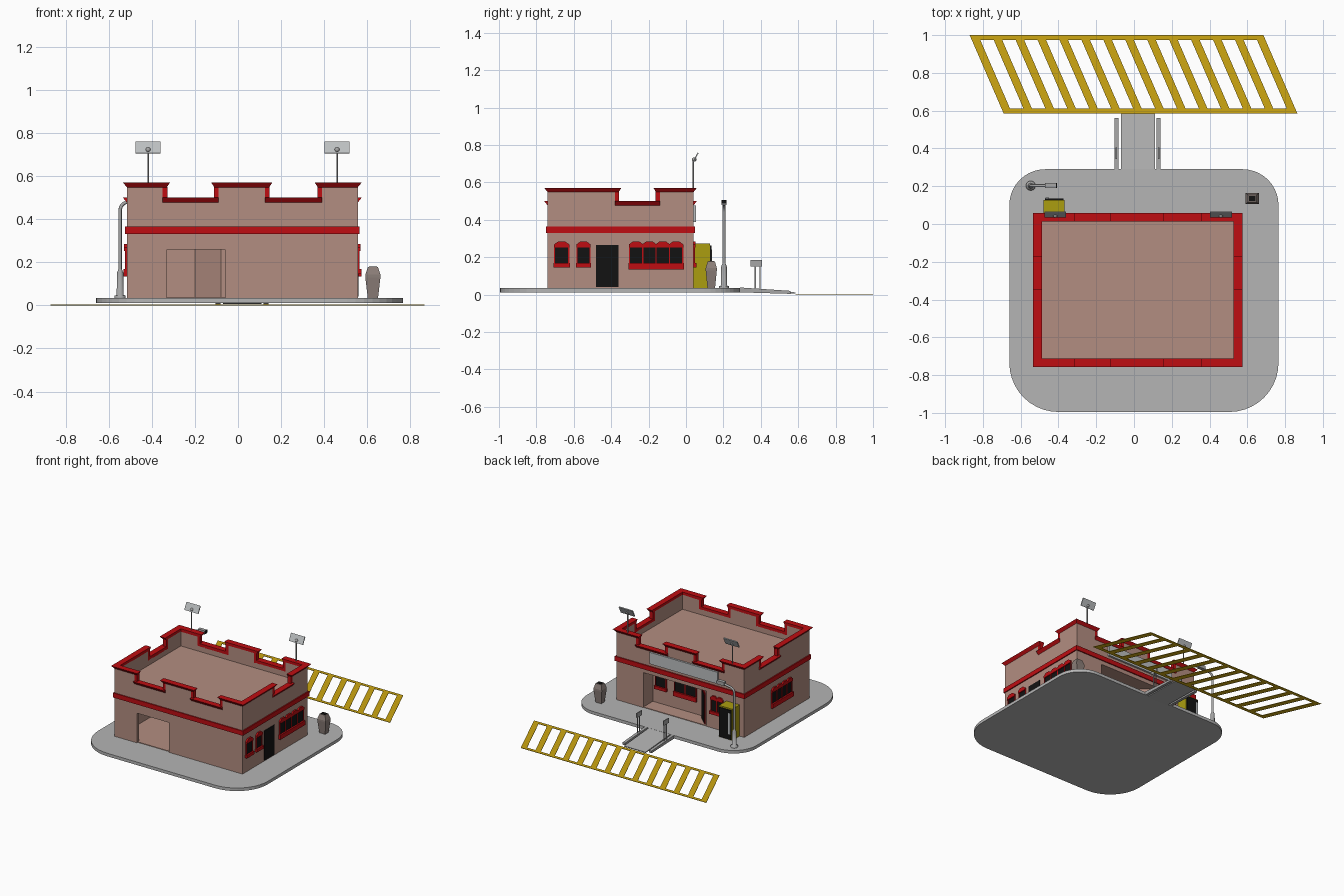
import bpy, bmesh, math
from mathutils import Vector

cube = bpy.data.objects.get("Cube")
if cube:
    bpy.data.objects.remove(cube)


def material(name, r, g, b):
    m = bpy.data.materials.new(name)
    m.use_nodes = True
    m.diffuse_color = (r, g, b, 1)
    m.node_tree.nodes["Principled BSDF"].inputs["Base Color"].default_value = (r, g, b, 1)
    return m


WALL = material("dusty pink", .45, .27, .22)
RED = material("trim red", .52, .004, .006)
GREY = material("concrete grey", .46, .46, .46)
METAL = material("light metal", .38, .38, .38)
SIGN = material("panel grey", .5, .52, .53)
BLACK = material("black glass", .006, .006, .006)
PAINT = material("road paint yellow", .62, .39, .006)
YELLOW = material("machine yellow", .41, .34, .005)
BROWN = material("bin taupe", .26, .21, .19)


def loft(name, rings, mat):
    """Solid through matching rings of points, capped at both ends."""
    bm = bmesh.new()
    loops = [[bm.verts.new(p) for p in ring] for ring in rings]
    n = len(loops[0])
    for a, b in zip(loops, loops[1:]):
        for i in range(n):
            j = (i + 1) % n
            bm.faces.new((a[i], a[j], b[j], b[i]))
    bm.faces.new(loops[0])
    bm.faces.new(loops[-1])
    bmesh.ops.recalc_face_normals(bm, faces=bm.faces)
    me = bpy.data.meshes.new(name)
    bm.to_mesh(me)
    bm.free()
    me.materials.append(mat)
    ob = bpy.data.objects.new(name, me)
    bpy.context.collection.objects.link(ob)
    return ob


def rect(x0, x1, y0, y1, z):
    return [(x0, y0, z), (x1, y0, z), (x1, y1, z), (x0, y1, z)]


def box(name, x0, x1, y0, y1, z0, z1, mat, grow=(0, 0, 0, 0)):
    """Box whose top may flare out by grow on -x, +x, -y, +y."""
    a, b, c, d = grow
    return loft(name, [rect(x0, x1, y0, y1, z0), rect(x0 - a, x1 + b, y0 - c, y1 + d, z1)], mat)


def prism(name, pts, z0, z1, mat):
    return loft(name, [[(x, y, z) for x, y in pts] for z in (z0, z1)], mat)


def disc(x, y, z, r, n=12):
    return [(x + r * math.cos(2 * math.pi * i / n), y + r * math.sin(2 * math.pi * i / n), z) for i in range(n)]


def smooth(ob):
    for p in ob.data.polygons:
        p.use_smooth = len(p.vertices) == 4


X0, X1, Y0, Y1 = -.516, .556, -.74, .04   # outer wall faces
G, ROOF, T = .035, .44, .028              # ground, roof, wall thickness

# Pavement with rounded corners
outline = []
for cx, cy, r, start in ((.505, -.735, .26, -90), (.575, .10, .19, 0), (-.47, .10, .19, 90), (-.40, -.735, .26, 180)):
    for i in range(11):
        a = math.radians(start + 9 * i)
        outline.append((cx + r * math.cos(a), cy + r * math.sin(a)))
prism("pavement", outline, .012, G, GREY)
loft("ramp", [[(x, .28, .012), (x, .28, G), (x, .585, .012), (x, .585, .006)] for x in (-.07, .11)], GREY)

# Ramp edging and small signs on posts
for x in (-.093, .13):
    loft("ramp_edging", [[(x + s, .29, .012), (x + s, .29, .038), (x + s, .56, .02), (x + s, .56, .004)]
                         for s in (-.011, .011)], METAL)
    for y in (.37, .395):
        box("sign_post", x - .003, x + .003, y - .003, y + .003, .01, .16, METAL)
    box("small_sign", x - .004, x + .004, .345, .405, .15, .185, METAL)

# Painted crossing
LOW, HIGH, WIDTH, SLANT = .585, 1.0, 1.555, .18
def slanted(x, w, y0, y1):
    s = lambda y: x - SLANT * (y - LOW) / (HIGH - LOW)
    return [(s(y0), y0), (s(y0) + w, y0), (s(y1) + w, y1), (s(y1), y1)]
for y in (LOW, HIGH - .026):
    prism("crossing_rail", slanted(-.69, WIDTH, y, y + .026), 0, .003, PAINT)
for i in range(14):
    prism("crossing_bar", slanted(-.69 + i * (WIDTH - .045) / 13, .045, LOW + .026, HIGH - .026), 0, .003, PAINT)

# Building shell: the front has an open bay, the back a recessed porch
BAY0, BAY1, PORCH0, PORCH1, DEEP = -.33, -.06, -.2, .33, -.075
box("floor", X0 + .01, X1 - .01, Y0 + .01, Y1 - .002, G - .005, G + .004, WALL)
box("roof", X0 + .01, X1 - .01, Y0 + .01, Y1 - .01, ROOF - .03, ROOF, WALL)
box("front_wall", X0, BAY0, Y0, Y0 + T, G, ROOF, WALL)
box("front_wall", BAY1, X1, Y0, Y0 + T, G, ROOF, WALL)
box("front_lintel", BAY0, BAY1, Y0, Y0 + T, .26, ROOF, WALL)
box("side_wall", X0, X0 + T, Y0 + T, Y1 - T, G, ROOF, WALL)
box("side_wall", X1 - T, X1, Y0 + T, Y1 - T, G, ROOF, WALL)
box("back_wall", X0, PORCH0, Y1 - T, Y1, G, ROOF, WALL)
box("back_wall", PORCH1, X1, Y1 - T, Y1, G, ROOF, WALL)
box("porch_lintel", PORCH0, PORCH1, DEEP - T, Y1, .30, ROOF, WALL)
box("porch_wall", -.08, PORCH1 + T, DEEP - T, DEEP, G, .31, WALL)
box("porch_side_wall", PORCH1, PORCH1 + T, DEEP, Y1 - T, G, .31, WALL)
prism("porch_angled_wall", [(-.08, DEEP), (PORCH0, Y1), (PORCH0 - T, Y1), (-.08, DEEP - T)], G, .31, WALL)
box("red_band", X0 - .008, X1 + .008, Y0 - .008, Y1 + .008, .33, .365, RED)


# Stepped parapet with flared red caps
def parapet(along_x, spans, lo, hi, faces):
    """spans are the tall parts; the gaps between them are low."""
    for f0, f1 in faces:
        out = -1 if f0 in (X0, Y0) else 1
        f_grow = (.018, 0) if out < 0 else (0, .018)

        def part(name, a, b, z0, z1, mat, ends=(0, 0), flare=False):
            g = f_grow if flare else (0, 0)
            if along_x:
                box(name, a, b, f0, f1, z0, z1, mat, (*ends, *g))
            else:
                box(name, f0, f1, a, b, z0, z1, mat, (*g, *ends))

        for a, b in spans:
            left, right = a > lo, b < hi
            part("parapet_tall", a, b, ROOF - .01, .55, WALL)
            part("parapet_cap", a - .02 * left, b + .02 * right, .548, .57, RED,
                 (.014 if left else .018, .014 if right else .018), True)
            if left:
                part("parapet_step_trim", a - .022, a, .478, .55, RED)
            if right:
                part("parapet_step_trim", b, b + .022, .478, .55, RED)
        for (_, a), (b, _) in zip(spans, spans[1:]):
            part("parapet_low", a, b, ROOF - .01, .48, WALL)
            part("parapet_low_trim", a, b, .477, .5, RED, (0, 0), True)


parapet(True, [(X0, -.35), (-.09, .125), (.39, X1)], X0, X1, [(Y0, Y0 + T), (Y1 - T, Y1)])
parapet(False, [(Y0, -.38), (-.14, Y1)], Y0, Y1, [(X0, X0 + T), (X1 - T, X1)])
box("sign_board", -.30, .27, Y1, Y1 + .014, .388, .476, SIGN)


# Windows and doors are placed in a frame on the wall: along, out, up
def wall_part(name, origin, along, out, pts, d0, d1, mat):
    o, u, n = Vector((*origin, 0)), Vector((*along, 0)).normalized(), Vector((*out, 0)).normalized()
    loft(name, [[o + u * a + n * d + Vector((0, 0, z)) for a, z in pts] for d in (d0, d1)], mat)


def plate(a0, a1, z0, z1):
    return [(a0, z0), (a1, z0), (a1, z1), (a0, z1)]


def window(origin, along, out, width, panes, sill=.145):
    def add(name, pts, d, mat):
        wall_part(name, origin, along, out, pts, -.004, d, mat)
    h, pane = width / 2, width / panes
    add("window_glass", plate(-h, h, .165, .262), .004, BLACK)
    add("window_sill", plate(-h - .006, h + .006, sill, .168), .016, RED)
    for i in range(panes):
        c = -h + pane * (i + .5)
        w = pane / 2 + .003
        add("window_arch", [(c - w, .252), (c + w, .252), (c + w, .268), (c + w * .45, .284),
                            (c - w * .45, .284), (c - w, .268)], .012, RED)
    for i in range(panes + 1):
        c = -h + pane * i
        add("window_bar", plate(c - .003, c + .003, .165, .255), .008, RED)


side, back = (0, 1), (1, 0)
window((X1, -.665), side, (1, 0), .076, 1)
window((X1, -.548), side, (1, 0), .07, 1)
window((X1, -.16), side, (1, 0), .285, 4, .134)
window((X0, -.405), side, (-1, 0), .24, 4, .134)
window((.26, DEEP), back, (0, 1), .09, 1)
window((.055, DEEP), back, (0, 1), .18, 2, .134)
window((-.29, Y1), back, (0, 1), .1, 2)
wall_part("side_door", (X1, -.42), side, (1, 0), plate(-.06, .06, .04, .265), -.004, .004, BLACK)
mid, run, face = (-.14, (DEEP + Y1) / 2), (-.12, Y1 - DEEP), (Y1 - DEEP, .12)
wall_part("porch_door_frame", mid, run, face, plate(-.055, .055, .04, .27), -.004, .006, RED)
wall_part("porch_door", mid, run, face, plate(-.044, .044, .04, .255), 0, .009, BLACK)

# Vending machine
box("vending_machine", -.478, -.367, Y1, .128, G, .272, YELLOW)
box("vending_front", -.472, -.373, .128, .136, G + .005, .262, BLACK)
box("vending_panel", -.468, -.45, .136, .139, .08, .24, SIGN)

# Street lamp
px, py = -.547, .203
smooth(loft("lamp_base", [disc(px, py, z, r) for z, r in
                          ((G, .026), (.045, .026), (.048, .016), (.15, .015), (.168, .008))], METAL))
curve = bpy.data.curves.new("lamp_pole", "CURVE")
curve.dimensions = "3D"
curve.bevel_depth, curve.bevel_resolution, curve.use_fill_caps = .008, 2, True
path = [(px, .16)] + [(px + .04 - .04 * math.cos(t), .44 + .04 * math.sin(t))
                      for t in (i * math.pi / 16 for i in range(9))] + [(-.46, .488)]
line = curve.splines.new("POLY")
line.points.add(len(path) - 1)
for p, (x, z) in zip(line.points, path):
    p.co = (x, py, z, 1)
curve.materials.append(METAL)
bpy.context.collection.objects.link(bpy.data.objects.new("lamp_pole", curve))
box("lamp_head", -.47, -.413, py - .013, py + .013, .478, .506, METAL)
box("lamp_end", -.413, -.408, py - .013, py + .013, .486, .506, BLACK)

# Tilted panels on roof masts
for x in (-.417, .46):
    smooth(loft("mast", [disc(x, Y1, z, .004, 8) for z in (.56, .725)], METAL))
    smooth(loft("mast_joint", [disc(x, Y1 + .004, .722 + .011 * math.cos(t), .011 * math.sin(t) + .001, 8)
                               for t in (math.pi * i / 6 for i in range(7))], METAL))
    loft("mast_panel", [[(s, .035, .708), (s, .041, .705), (s, .067, .756), (s, .061, .76)]
                        for s in (x - .058, x + .058)], SIGN)

# Litter bin
bx, by = .626, .135
loft("bin", [rect(bx - w, bx + w, by - w * .85, by + w * .85, z) for z, w in
             ((G, .024), (.13, .035), (.142, .035), (.178, .023))], BROWN)
box("bin_opening", bx - .018, bx + .018, by - .014, by + .014, .176, .181, BLACK)
